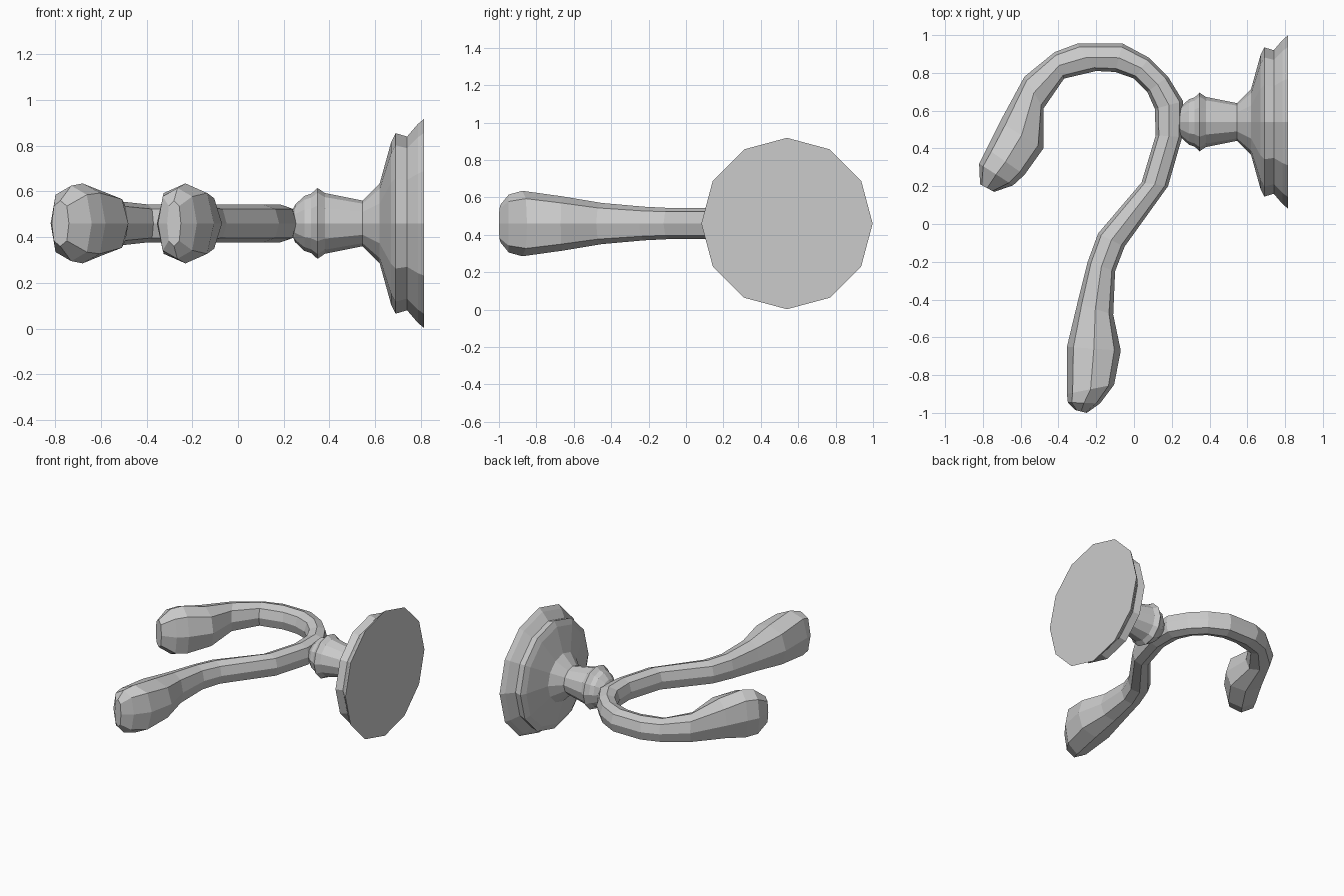
import bpy, bmesh
from math import sin, cos, pi

AXIS_Y, AXIS_Z = 0.54, 0.46


def skin(name, rings):
    """Bridge a list of equal rings into a closed, flat-shaded tube."""
    bm = bmesh.new()
    loops = [[bm.verts.new(p) for p in ring] for ring in rings]
    n = len(loops[0])
    for a, b in zip(loops, loops[1:]):
        for i in range(n):
            j = (i + 1) % n
            bm.faces.new((a[i], a[j], b[j], b[i]))
    bm.faces.new(loops[0][::-1])
    bm.faces.new(loops[-1])
    bmesh.ops.recalc_face_normals(bm, faces=bm.faces)
    mesh = bpy.data.meshes.new(name)
    bm.to_mesh(mesh)
    bm.free()
    obj = bpy.data.objects.new(name, mesh)
    bpy.context.collection.objects.link(obj)
    return obj


# Wall plate and neck: 12-sided profile (x, radius) turned about the x direction
profile = [(0.815, 0.458), (0.787, 0.435), (0.74, 0.38), (0.69, 0.395),
           (0.67, 0.355), (0.62, 0.175), (0.545, 0.10), (0.38, 0.133),
           (0.348, 0.155), (0.32, 0.13), (0.29, 0.12), (0.25, 0.082), (0.235, 0.05)]
skin("wall_plate_and_neck",
     [[(x, AXIS_Y + r * cos(i * pi / 6), AXIS_Z + r * sin(i * pi / 6)) for i in range(12)]
      for x, r in profile])

# Double hook: outer edge (x, y), inner edge (x, y), half height
stations = [
    (-0.815, 0.21, -0.74, 0.17, 0.10),
    (-0.82, 0.32, -0.64, 0.205, 0.165),
    (-0.78, 0.40, -0.58, 0.26, 0.175),
    (-0.71, 0.54, -0.48, 0.40, 0.14),
    (-0.58, 0.78, -0.48, 0.61, 0.098),
    (-0.42, 0.91, -0.37, 0.77, 0.083),
    (-0.30, 0.955, -0.20, 0.81, 0.083),
    (-0.06, 0.955, -0.10, 0.805, 0.083),
    (0.08, 0.88, 0.0, 0.77, 0.083),
    (0.18, 0.78, 0.07, 0.70, 0.083),
    (0.26, 0.65, 0.11, 0.61, 0.083),
    (0.255, 0.46, 0.115, 0.47, 0.083),
    (0.18, 0.20, 0.04, 0.22, 0.083),
    (-0.05, -0.12, -0.19, -0.05, 0.083),
    (-0.10, -0.25, -0.245, -0.20, 0.09),
    (-0.11, -0.48, -0.30, -0.42, 0.11),
    (-0.07, -0.67, -0.355, -0.65, 0.145),
    (-0.105, -0.85, -0.355, -0.90, 0.175),
    (-0.18, -0.95, -0.35, -0.945, 0.155),
    (-0.25, -1.0, -0.31, -0.985, 0.10),
]
K = 0.76  # squareness of the octagonal section
octagon = [(1, 0), (K, K), (0, 1), (-K, K), (-1, 0), (-K, -K), (0, -1), (K, -K)]
skin("double_hook",
     [[((ox + ix) / 2 + u * (ox - ix) / 2, (oy + iy) / 2 + u * (oy - iy) / 2, AXIS_Z + v * h)
       for u, v in octagon]
      for ox, oy, ix, iy, h in stations])
